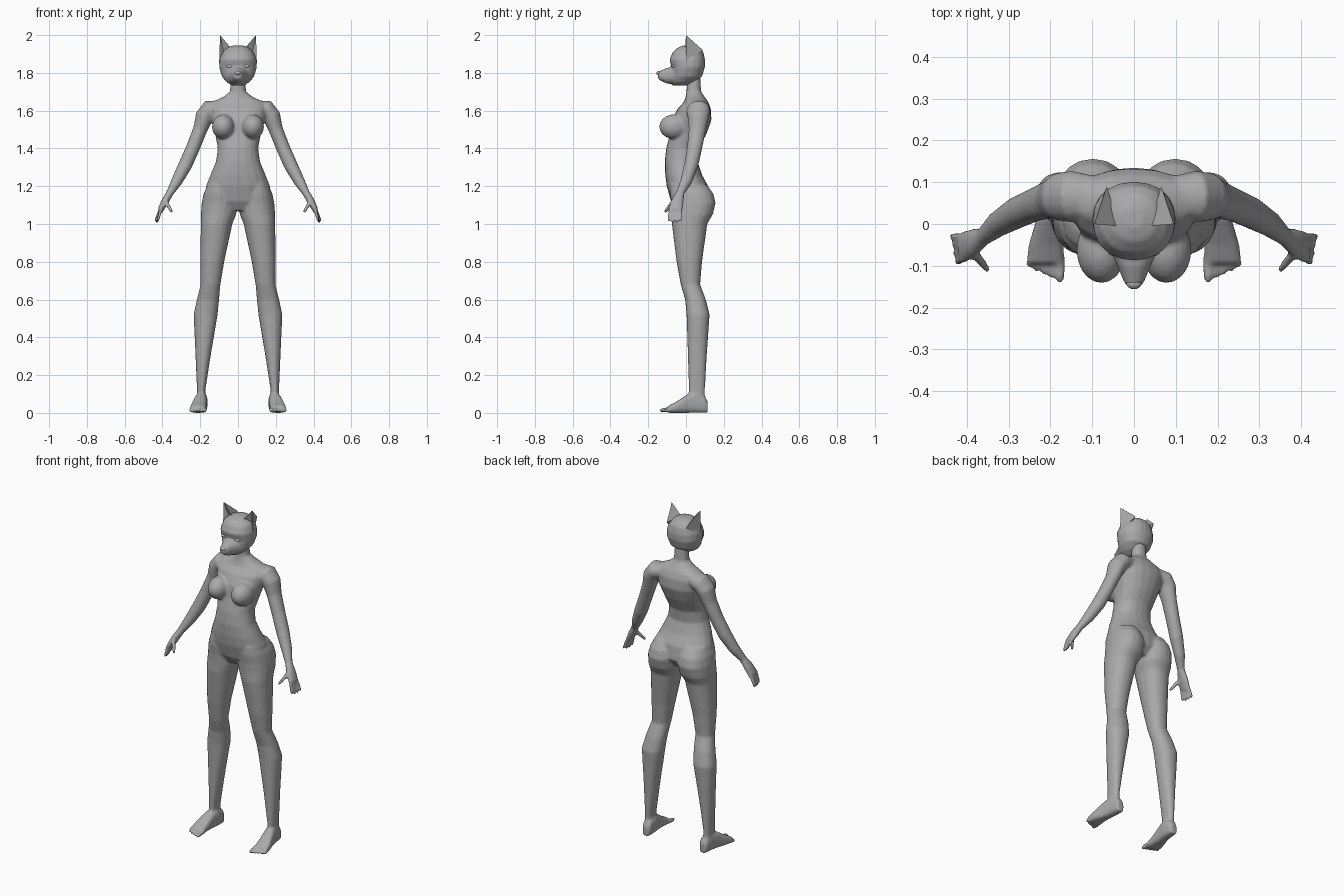
import bpy, bmesh, math
from mathutils import Vector

cube = bpy.data.objects.get("Cube")
if cube:
    bpy.data.objects.remove(cube)

X, Y, Z = Vector((1, 0, 0)), Vector((0, 1, 0)), Vector((0, 0, 1))


def material(name, r, g, b):
    m = bpy.data.materials.new(name)
    m.use_nodes = True
    m.diffuse_color = (r, g, b, 1)
    m.node_tree.nodes["Principled BSDF"].inputs["Base Color"].default_value = (r, g, b, 1)
    return m


GREY = material("mid grey", 0.4, 0.4, 0.4)
PALE = material("pale grey", 0.65, 0.65, 0.65)


def loft(bm, rings, n=20, power=2.2):
    """Bridge closed rings; each ring is (centre, half axis, half axis)."""
    loops = []
    for c, u, v in rings:
        loop = []
        for i in range(n):
            a = math.tau * i / n
            s, t = math.cos(a), math.sin(a)
            s = math.copysign(abs(s) ** (2 / power), s)
            t = math.copysign(abs(t) ** (2 / power), t)
            loop.append(bm.verts.new(c + u * s + v * t))
        loops.append(loop)
    for a, b in zip(loops, loops[1:]):
        for i in range(n):
            j = (i + 1) % n
            bm.faces.new((a[i], a[j], b[j], b[i]))
    bm.faces.new(loops[0][::-1])
    bm.faces.new(loops[-1])


def stack(bm, rows):
    """Level rings from rows of z, x min, x max, y front, y back."""
    loft(bm, [(Vector(((x0 + x1) / 2, (y0 + y1) / 2, z)), X * (x1 - x0) / 2, Y * (y1 - y0) / 2)
              for z, x0, x1, y0, y1 in rows])


def tube(bm, rows, n=16):
    """Rings square to a path, from rows of x, y, z, depth radius, width radius."""
    pts = [Vector(r[:3]) for r in rows]
    rings = []
    for i, r in enumerate(rows):
        t = (pts[min(i + 1, len(pts) - 1)] - pts[max(i - 1, 0)]).normalized()
        ref = X if abs(t.y) > 0.8 else Y
        u = (ref - t * ref.dot(t)).normalized()
        rings.append((pts[i], u * r[3], t.cross(u) * r[4]))
    loft(bm, rings, n, 2)


def digit(bm, a, b, r):
    """Tapered finger or toe with a rounded end."""
    a, b = Vector(a), Vector(b)
    tube(bm, [(*a.lerp(b, t), r * k, r * k)
              for t, k in ((0, 1), (0.55, 1), (0.9, 0.8), (1, 0.4))], 10)


def ball(bm, c, radii, segs=20):
    made = bmesh.ops.create_uvsphere(bm, u_segments=segs, v_segments=segs // 2, radius=1)
    for v in made["verts"]:
        v.co = Vector(c) + Vector([p * r for p, r in zip(v.co, radii)])


def mirror(bm):
    made = bmesh.ops.duplicate(bm, geom=bm.verts[:] + bm.edges[:] + bm.faces[:])
    for g in made["geom"]:
        if isinstance(g, bmesh.types.BMVert):
            g.co.x = -g.co.x


def finish(bm, name, mat, blend=0):
    bmesh.ops.recalc_face_normals(bm, faces=bm.faces[:])
    me = bpy.data.meshes.new(name)
    bm.to_mesh(me)
    bm.free()
    me.materials.append(mat)
    me.shade_smooth()
    ob = bpy.data.objects.new(name, me)
    bpy.context.collection.objects.link(ob)
    if blend:
        # Fuse the overlapping forms into one skin
        skin = ob.modifiers.new("fuse", "REMESH")
        skin.mode = "VOXEL"
        skin.voxel_size = 0.006
        skin.use_smooth_shade = True
        soft = ob.modifiers.new("soften", "SMOOTH")
        soft.factor = 0.5
        soft.iterations = blend
    return ob


# Legs, feet, arms, hands and bust on one side, then mirrored
bm = bmesh.new()
stack(bm, [(1.21, .03, .16, -.085, .11), (1.16, .01, .182, -.085, .145),
           (1.11, .004, .192, -.078, .157), (1.05, .01, .197, -.075, .142),
           (1.0, .03, .197, -.075, .113), (.8, .073, .2, -.05, .085),
           (.68, .093, .198, -.028, .075), (.6, .1, .218, -.005, .105),
           (.52, .108, .235, .003, .125), (.3, .145, .225, .01, .11),
           (.12, .173, .217, .015, .1), (.05, .17, .217, .015, .1)])
feet = [(.115, .19, .02, .06), (.1, .19, .027, .09), (.05, .193, .032, .11),
        (.01, .2, .034, .1), (-.05, .21, .042, .06), (-.095, .213, .045, .036)]
loft(bm, [(Vector((x, y, h / 2)), X * w, Z * h / 2) for y, x, w, h in feet], 20, 2.8)
for i in range(5):
    r = 0.0125 if i == 0 else 0.009
    x = 0.177 + 0.019 * i
    digit(bm, (x - 0.002 * i, -0.075, 0.02), (x, -0.142 + 0.009 * i, r), r)

tube(bm, [(.09, .065, 1.615, .05, .04), (.15, .066, 1.605, .062, .052),
          (.178, .065, 1.57, .058, .048), (.2, .06, 1.5, .046, .038),
          (.24, .045, 1.4, .04, .037), (.28, .027, 1.31, .038, .037),
          (.325, 0, 1.225, .031, .03), (.36, -.03, 1.165, .022, .02),
          (.386, -.045, 1.12, .034, .02), (.407, -.055, 1.08, .038, .016),
          (.412, -.058, 1.062, .032, .011)])
for i in range(4):
    k = i - 1.5
    digit(bm, (.408, -.057 + .018 * k, 1.085),
          (.432 + .005 * k, -.06 + .021 * k, 1.0 + .008 * abs(k)), .009)
digit(bm, (.385, -.065, 1.125), (.348, -.113, 1.06), .011)
ball(bm, (.078, -.062, 1.515), (.06, .08, .066))
mirror(bm)

# Torso and neck
torso = [(1.07, .07, -.05, .09), (1.12, .17, -.08, .13), (1.2, .17, -.102, .118),
         (1.26, .146, -.11, .085), (1.33, .117, -.113, .062), (1.4, .107, -.105, .07),
         (1.48, .122, -.085, .11), (1.55, .143, -.075, .135), (1.61, .155, -.045, .132),
         (1.645, .14, -.012, .118), (1.672, .08, -.002, .1), (1.7, .043, .003, .08),
         (1.79, .037, .005, .075)]
stack(bm, [(z, -w, w, f, b) for z, w, f, b in torso])
finish(bm, "body", GREY, 8)

# Head with muzzle and brow
bm = bmesh.new()
head = [(1.733, .03, -.07, .005), (1.75, .06, -.08, .045), (1.78, .085, -.08, .085),
        (1.83, .1, -.077, .1), (1.87, .098, -.088, .101), (1.91, .083, -.07, .092),
        (1.935, .055, -.042, .072), (1.946, .022, -.01, .04)]
stack(bm, [(z, -w, w, f, b) for z, w, f, b in head])
muzzle = [(-.05, 1.785, .065, .048), (-.1, 1.785, .04, .042),
          (-.135, 1.785, .026, .027), (-.148, 1.788, .018, .019)]
loft(bm, [(Vector((0, y, z)), X * w, Z * h) for y, z, w, h in muzzle])
finish(bm, "head", GREY, 4)

bm = bmesh.new()
ball(bm, (0, -.143, 1.799), (.018, .013, .011), 16)
finish(bm, "nose", GREY)

# Eyes
bm = bmesh.new()
ball(bm, (.043, -.068, 1.835), (.019, .009, .007), 12)
mirror(bm)
finish(bm, "eyes", PALE)

# Pointed ears with a hollow front
bm = bmesh.new()
tip, outer, inner, back, hollow, low = [bm.verts.new(p) for p in (
    (.095, 0, 2.0), (.1, 0, 1.85), (.036, -.005, 1.93),
    (.065, .09, 1.92), (.078, .022, 1.92), (.06, .02, 1.87))]
for f in ((tip, outer, hollow), (tip, hollow, inner), (hollow, outer, low), (hollow, low, inner),
          (tip, back, outer), (tip, inner, back), (outer, back, low), (inner, low, back)):
    bm.faces.new(f)
mirror(bm)
ears = finish(bm, "ears", GREY)
bpy.context.view_layer.objects.active = ears
ears.select_set(True)
bpy.ops.object.shade_smooth_by_angle(angle=math.radians(35))
